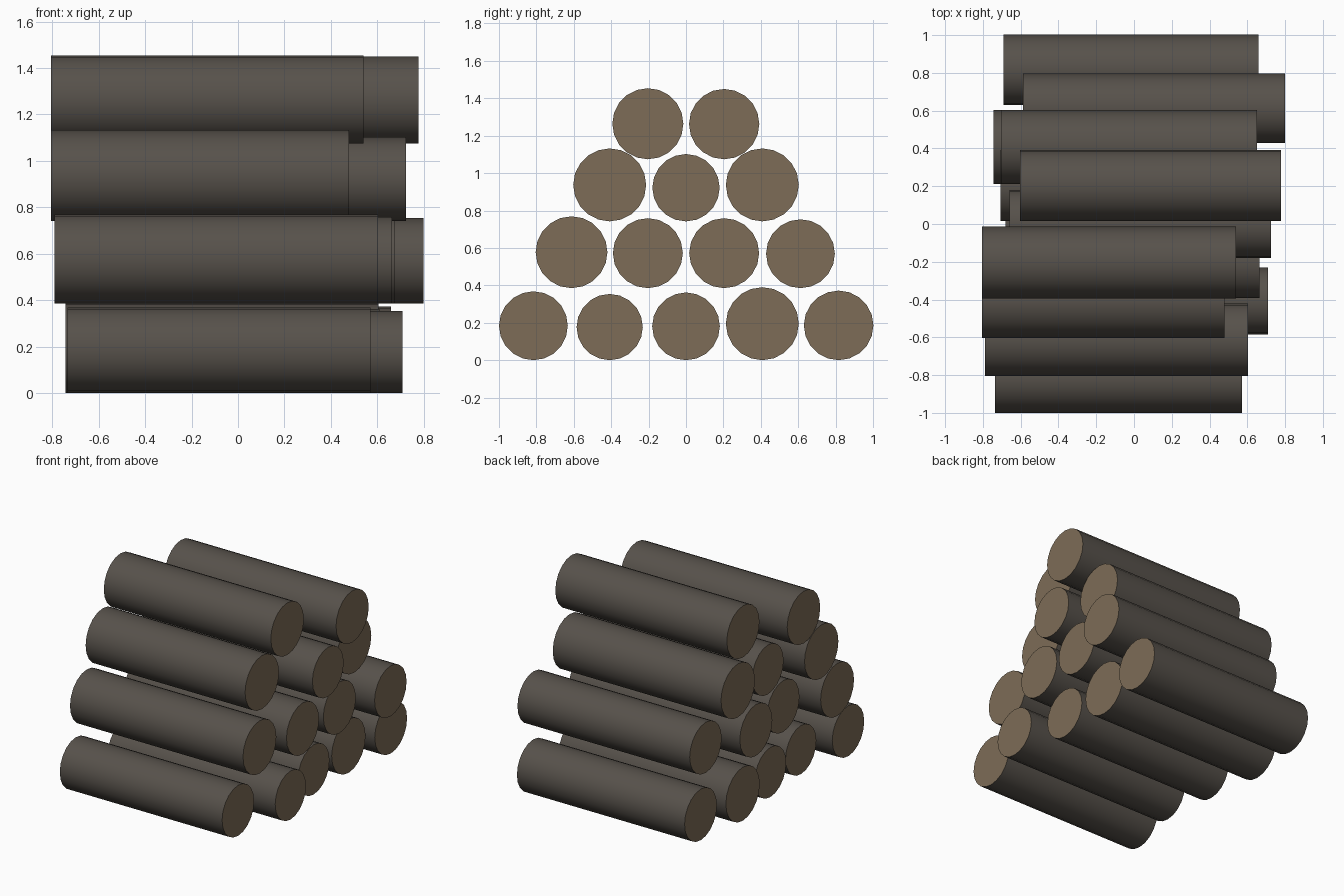
import bpy, bmesh, math
from mathutils import Matrix

if "Cube" in bpy.data.objects:
    bpy.data.objects.remove(bpy.data.objects["Cube"])


def material(name, rgb):
    m = bpy.data.materials.new(name)
    m.diffuse_color = (*rgb, 1)
    m.use_nodes = True
    m.node_tree.nodes["Principled BSDF"].inputs["Base Color"].default_value = m.diffuse_color
    return m


bark = material("grey bark", (0.095, 0.083, 0.070))
cut_wood = material("cut wood", (0.205, 0.150, 0.095))

SIDES = 20
PITCH = 0.408  # spacing between neighbouring logs

# Each row: base height, then (radius, left end, right end) from front to back
ROWS = [
    (0.00, [(0.184, -0.735, 0.572), (0.177, -0.64, 0.709), (0.181, -0.68, 0.61),
            (0.195, -0.743, 0.605), (0.186, -0.69, 0.66)]),
    (0.385, [(0.192, -0.79, 0.603), (0.187, -0.64, 0.664),
             (0.187, -0.707, 0.675), (0.184, -0.587, 0.80)]),
    (0.742, [(0.195, -0.805, 0.479), (0.180, -0.66, 0.725), (0.195, -0.704, 0.651)]),
    (1.074, [(0.190, -0.805, 0.54), (0.188, -0.603, 0.778)]),
]


def log(name, y, z, r, x0, x1):
    bm = bmesh.new()
    bmesh.ops.create_cone(bm, cap_ends=True, segments=SIDES, radius1=r, radius2=r,
                          depth=x1 - x0,
                          matrix=Matrix.Translation(((x0 + x1) / 2, y, z))
                          @ Matrix.Rotation(math.pi / 2, 4, 'Y')
                          @ Matrix.Rotation(math.pi / 2, 4, 'Z'))
    bm.normal_update()
    # sawn ends are flat pale wood, the round side is smooth bark
    for f in bm.faces:
        end = abs(f.normal.x) > 0.9
        f.material_index = int(end)
        f.smooth = not end
    for e in bm.edges:
        if e.calc_face_angle(0) > 0.8:
            e.smooth = False
    me = bpy.data.meshes.new(name)
    bm.to_mesh(me)
    bm.free()
    me.materials.append(bark)
    me.materials.append(cut_wood)
    bpy.context.collection.objects.link(bpy.data.objects.new(name, me))


# Stack the rows into a pile
for i, (base, logs) in enumerate(ROWS):
    for j, (r, x0, x1) in enumerate(logs):
        y = (j - (len(logs) - 1) / 2) * PITCH
        log(f"log_row{i + 1}_{j + 1}", y, base + r, r, x0, x1)
